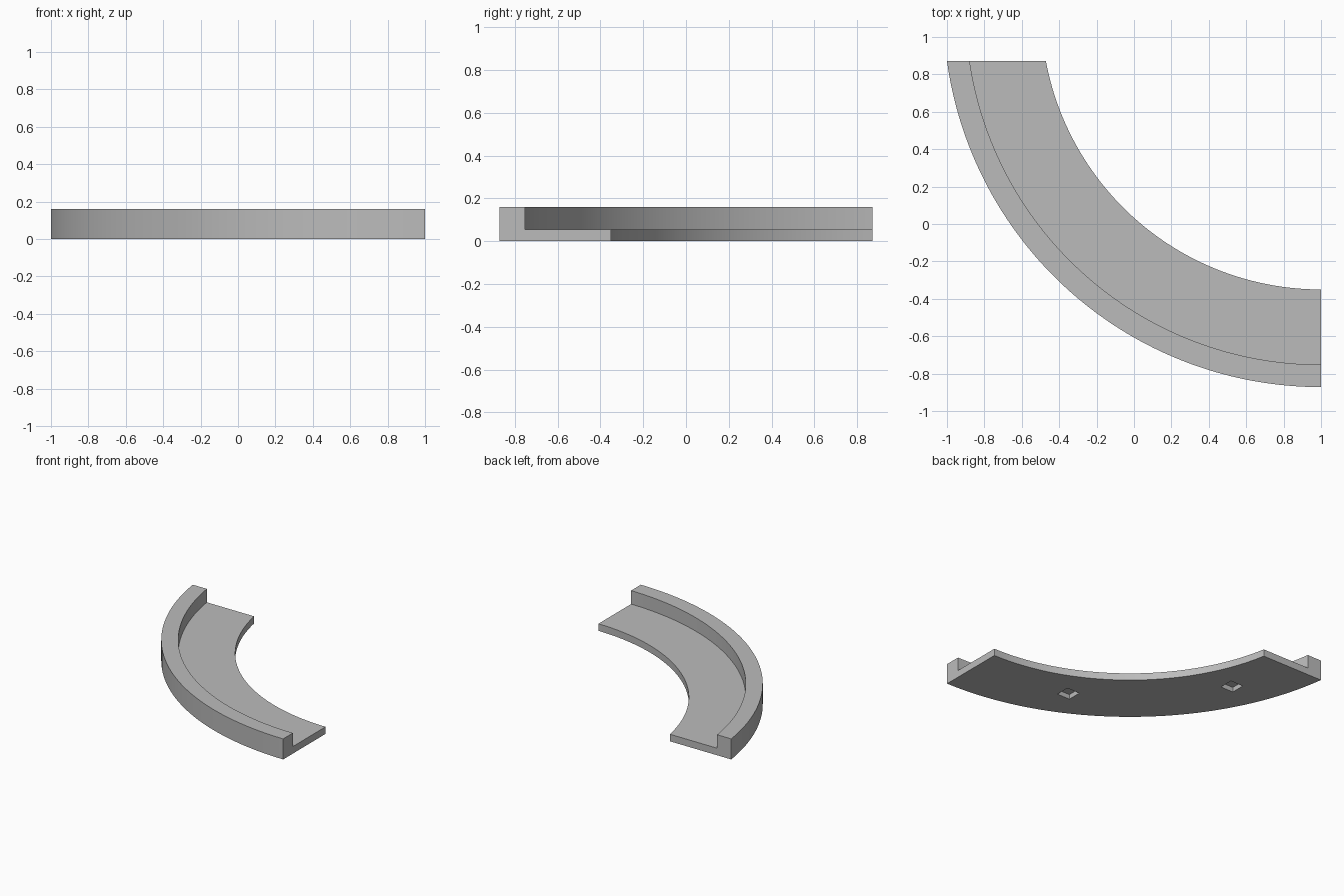
import bpy, bmesh, math

cube = bpy.data.objects.get("Cube")
if cube:
    bpy.data.objects.remove(cube, do_unlink=True)

HALF_DEPTH = 0.872
CX, CY = 1.0, 1.0 / HALF_DEPTH      # centre of the arcs
R_IN, R_RIM, R_OUT = CY + 0.35, CY + 0.752, CY + HALF_DEPTH
PLATE, TOP = 0.055, 0.16
SEGMENTS = 72

grey = bpy.data.materials.new("light_grey")
grey.use_nodes = True
colour = (0.5, 0.5, 0.5, 1)
grey.diffuse_color = colour
grey.node_tree.nodes["Principled BSDF"].inputs["Base Color"].default_value = colour


def make_object(name, bm):
    bmesh.ops.recalc_face_normals(bm, faces=bm.faces)
    mesh = bpy.data.meshes.new(name)
    bm.to_mesh(mesh)
    bm.free()
    mesh.materials.append(grey)
    obj = bpy.data.objects.new(name, mesh)
    bpy.context.collection.objects.link(obj)
    return obj


def arc_point(radius, angle):
    return CX - radius * math.sin(angle), CY - radius * math.cos(angle)


# Curved kerb: an L profile swept to a straight cut at the back
profile = [(R_IN, 0), (R_OUT, 0), (R_OUT, TOP),
           (R_RIM, TOP), (R_RIM, PLATE), (R_IN, PLATE)]
bm = bmesh.new()
rings = []
for i in range(SEGMENTS + 1):
    ring = []
    for radius, z in profile:
        end = math.acos((CY - HALF_DEPTH) / radius)
        ring.append(bm.verts.new((*arc_point(radius, end * i / SEGMENTS), z)))
    rings.append(ring)
n = len(profile)
for a, b in zip(rings, rings[1:]):
    for j in range(n):
        k = (j + 1) % n
        bm.faces.new((a[j], a[k], b[k], b[j]))
bm.faces.new(rings[0])
bm.faces.new(rings[-1])
kerb = make_object("curved_kerb", bm)

# Square sockets sunk into the underside
bm = bmesh.new()
for degrees in (25.5, 64.5):
    x, y = arc_point(1.745, math.radians(degrees))
    verts = bmesh.ops.create_cube(bm, size=1)["verts"]
    bmesh.ops.scale(bm, vec=(0.11, 0.11, 0.074), verts=verts)
    bmesh.ops.translate(bm, vec=(x, y, 0), verts=verts)
cutter = make_object("socket_cutter", bm)
cutter.hide_render = True

cut = kerb.modifiers.new("sockets", 'BOOLEAN')
cut.operation = 'DIFFERENCE'
cut.solver = 'EXACT'
cut.object = cutter
bpy.ops.object.select_all(action='DESELECT')
kerb.select_set(True)
bpy.context.view_layer.objects.active = kerb
bpy.ops.object.modifier_apply(modifier=cut.name)
bpy.data.objects.remove(cutter, do_unlink=True)
bpy.ops.object.shade_smooth_by_angle(angle=math.radians(30))
